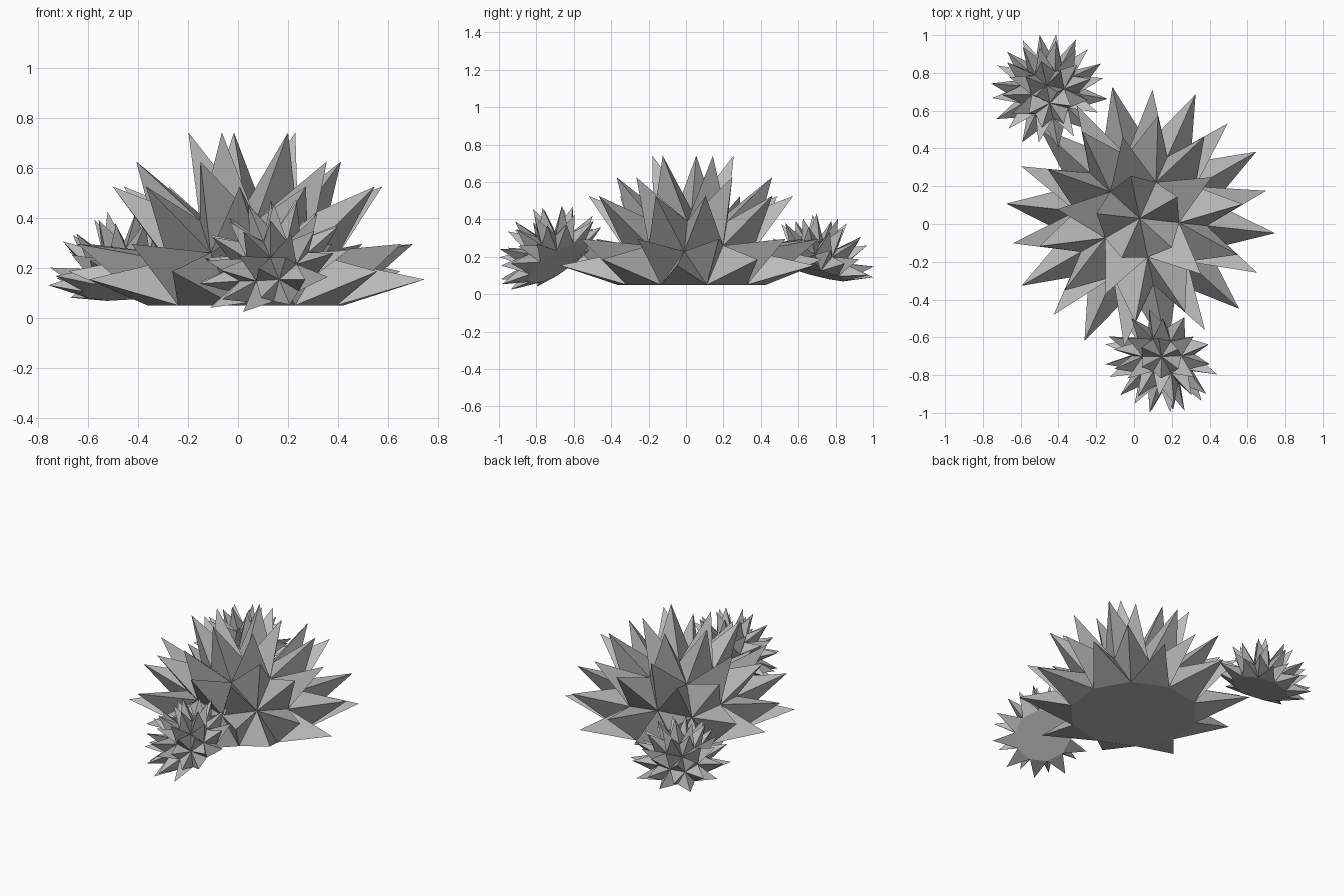
import bpy
import bmesh
from mathutils import Matrix, Vector

cube = bpy.data.objects.get("Cube")
if cube:
    bpy.data.objects.remove(cube, do_unlink=True)

# Single matte grey for everything
GREY = (0.5, 0.5, 0.5, 1.0)
mat = bpy.data.materials.new("stone_grey")
mat.use_nodes = True
mat.diffuse_color = GREY
mat.node_tree.nodes["Principled BSDF"].inputs["Base Color"].default_value = GREY


def spiky_dome(name, center, radius, spike, pole, facing):
    """Half icosphere with every facet drawn out to a point and a flat base."""
    bm = bmesh.new()
    bmesh.ops.create_icosphere(bm, subdivisions=2, radius=radius)

    # Keep the upper half and close it with a flat base
    lower = [f for f in bm.faces if f.calc_center_median().z < 0]
    bmesh.ops.delete(bm, geom=lower, context='FACES')
    facets = list(bm.faces)
    rim = [e for e in bm.edges if e.is_boundary]
    bmesh.ops.contextual_create(bm, geom=rim)

    # Raise a spike on each facet
    for f in facets:
        f.normal_update()
        tip_at = f.calc_center_median() + f.normal * spike
        poked = bmesh.ops.poke(bm, faces=[f])
        poked["verts"][0].co = tip_at
    bmesh.ops.recalc_face_normals(bm, faces=bm.faces)

    # Lean the dome along its pole, with one ring corner turned to "facing"
    z = Vector(pole).normalized()
    x = Vector(facing)
    x = (x - z * x.dot(z)).normalized()
    y = z.cross(x)
    turn = Matrix((x, y, z)).transposed().to_4x4()
    bm.transform(Matrix.Translation(center) @ turn)

    mesh = bpy.data.meshes.new(name)
    bm.to_mesh(mesh)
    bm.free()
    mesh.materials.append(mat)
    obj = bpy.data.objects.new(name, mesh)
    bpy.context.collection.objects.link(obj)
    return obj


# Large central dome and two small leaning ones
spiky_dome("large_spiky_dome", (0.03, 0.03, 0.05), 0.4, 0.35,
           (0, 0, 1), (1, -0.11, 0))
spiky_dome("front_small_dome", (0.16, -0.69, 0.165), 0.175, 0.153,
           (-0.33, -0.51, 0.795), (0, -1, 0))
spiky_dome("back_small_dome", (-0.445, 0.69, 0.115), 0.175, 0.153,
           (-0.1, 0.25, 0.96), (-1, 1, 0))
